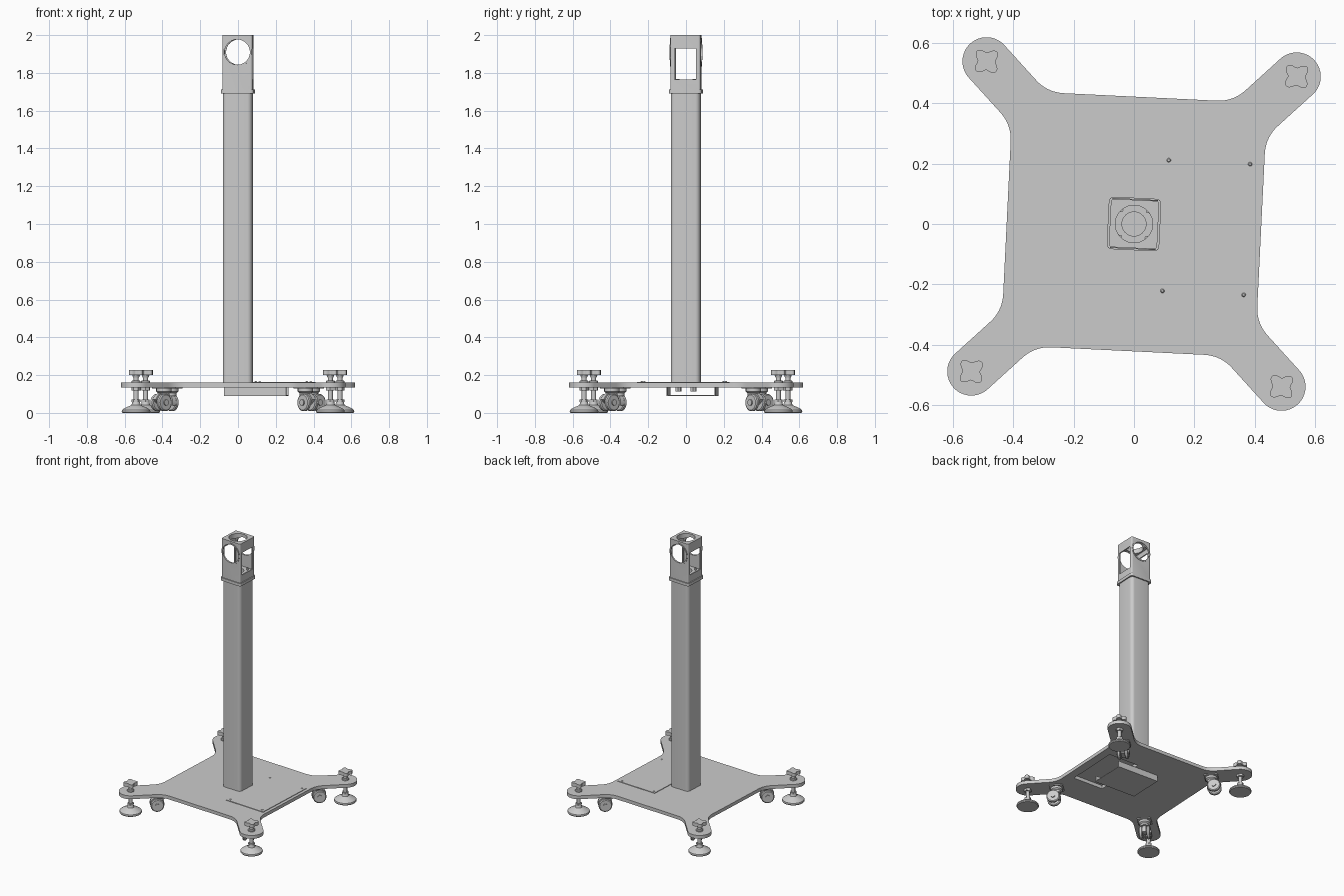
import bpy, bmesh
from math import pi, cos, sin, tan, radians
from mathutils import Matrix, Vector

if "Cube" in bpy.data.objects:
    bpy.data.objects.remove(bpy.data.objects["Cube"])

parts = []

def finish(name, bm, matrix=None):
    bmesh.ops.remove_doubles(bm, verts=bm.verts, dist=1e-5)
    bmesh.ops.recalc_face_normals(bm, faces=bm.faces)
    me = bpy.data.meshes.new(name)
    bm.to_mesh(me)
    bm.free()
    if matrix:
        me.transform(matrix)
    ob = bpy.data.objects.new(name, me)
    bpy.context.collection.objects.link(ob)
    parts.append(ob)
    return ob

def arc(cx, cy, r, a0, a1, n):
    return [(cx + r * cos(radians(a0 + (a1 - a0) * i / n)),
             cy + r * sin(radians(a0 + (a1 - a0) * i / n))) for i in range(n + 1)]

def circle(r, n=32, cx=0, cy=0):
    return arc(cx, cy, r, 0, 360, n)[:-1]

def rect(x0, x1, y0, y1):
    return [(x0, y0), (x1, y0), (x1, y1), (x0, y1)]

def round_square(h, r, n=6):
    k = h - r
    pts = []
    for i, (sx, sy) in enumerate([(1, 1), (-1, 1), (-1, -1), (1, -1)]):
        pts += arc(sx * k, sy * k, r, i * 90, i * 90 + 90, n)
    return pts

def prism(name, pts, z0, z1, matrix=None):
    bm = bmesh.new()
    f = bm.faces.new([bm.verts.new((x, y, z0)) for x, y in pts])
    up = bmesh.ops.extrude_face_region(bm, geom=[f])["geom"]
    bmesh.ops.translate(bm, vec=(0, 0, z1 - z0),
                        verts=[v for v in up if isinstance(v, bmesh.types.BMVert)])
    return finish(name, bm, matrix)

def lathe(name, profile, matrix=None, n=32, closed=False):
    bm = bmesh.new()
    vs = [bm.verts.new((r, 0, z)) for r, z in profile]
    es = [bm.edges.new(p) for p in zip(vs, vs[1:])]
    if closed:
        es.append(bm.edges.new((vs[-1], vs[0])))
    bmesh.ops.spin(bm, geom=vs + es, cent=(0, 0, 0), axis=(0, 0, 1),
                   angle=2 * pi, steps=n, use_duplicate=False)
    return finish(name, bm, matrix)

def cut(ob, *cutters):
    for c in cutters:
        c.hide_render = True
        m = ob.modifiers.new("cut", "BOOLEAN")
        m.operation, m.solver, m.object = "DIFFERENCE", "EXACT", c
    bpy.context.view_layer.update()
    ev = ob.evaluated_get(bpy.context.evaluated_depsgraph_get())
    me = bpy.data.meshes.new_from_object(ev)
    ob.modifiers.clear()
    ob.data = me
    for c in cutters:
        parts.remove(c)
        bpy.data.objects.remove(c)

T = Matrix.Translation
TO_Y = Matrix.Rotation(pi / 2, 4, "X")

# Base plate: square body, four diagonal arms with round ends and filleted roots
E, L, R, F = 0.422, 0.515, 0.08, 0.13
root_y = E - R * 2 ** 0.5
fillet = arc(E + F, root_y - F * tan(pi / 8), F, 180, 135, 8)
corner = fillet + arc(L, L, R, -45, 135, 24) + [(y, x) for x, y in reversed(fillet)]
outline = []
for k in range(4):
    c, s = round(cos(k * pi / 2)), round(sin(k * pi / 2))
    outline += [(x * c - y * s, x * s + y * c) for x, y in corner]
plate = prism("base_plate", outline, 0.135, 0.16)
cut(plate, prism("opening", rect(0.12, 0.36, -0.2, 0.2), 0.1, 0.2))

# Access cover with screws, and cable tray below
prism("access_cover", rect(0.085, 0.4, -0.24, 0.235), 0.16, 0.164)
for x in (0.105, 0.375):
    for y in (-0.217, 0.217):
        lathe("cover_screw", [(0, 0.168), (0.004, 0.168), (0.007, 0.164), (0, 0.164)],
              T((x, y, 0)), 12)
prism("tray_floor", rect(-0.07, 0.26, -0.09, 0.17), 0.09, 0.095)
for y in (-0.09, 0.165):
    prism("tray_wall", rect(-0.07, 0.26, y, y + 0.005), 0.095, 0.135)
for x in (-0.04, 0.04):
    for y in (-0.04, 0.04):
        prism("column_bolt", circle(0.015, 6, x, y), 0.113, 0.135)

# Column and collar
column = prism("column", round_square(0.078, 0.025), 0.16, 1.7)
cut(column, prism("bore", round_square(0.07, 0.018), 0.1, 1.8))
collar = prism("collar", round_square(0.087, 0.016), 1.69, 1.712)
cut(collar, prism("bore", circle(0.04), 1.6, 1.8))

# Head: hollow box, round openings front and back, windows at the sides
head = prism("head", round_square(0.08, 0.01, 4), 1.712, 2.0)
cut(head,
    prism("cavity", rect(-0.072, 0.072, -0.072, 0.072), 1.755, 1.965),
    prism("bore_front", circle(0.067, 48), -0.2, 0.2, T((0, 0, 1.91)) @ TO_Y),
    prism("windows", rect(-0.2, 0.2, -0.058, 0.058), 1.765, 1.93),
    prism("bore_top", circle(0.062, 48), 1.9, 2.1),
    prism("bore_floor", circle(0.04), 1.6, 1.8))
ring = [(0.067, 0), (0.076, 0), (0.076, 0.003), (0.067, 0.003)]
for y in (-0.08, 0.083):
    lathe("opening_ring", ring, T((0, y, 1.91)) @ TO_Y, 48, True)
for sx in (-1, 1):
    for sy in (-1, 1):
        lathe("head_screw", [(0, 2.0), (0.005, 2.0), (0.005, 1.996), (0, 1.996)],
              T((sx * 0.064, sy * 0.064, 0)), 10)
        prism("floor_bolt", circle(0.008, 6, sx * 0.045, sy * 0.045), 1.755, 1.768)

# Levelling feet with lobed knobs, and swivel casters on each arm
knob = [((0.038 - 0.009 * cos(4 * a)) * cos(a), (0.038 - 0.009 * cos(4 * a)) * sin(a))
        for a in (2 * pi * i / 64 for i in range(64))]
foot = [(0, 0), (0.072, 0), (0.076, 0.006), (0.074, 0.016), (0.062, 0.025), (0.032, 0.038),
        (0.024, 0.042), (0.02, 0.058), (0, 0.058)]
for k in range(4):
    M = Matrix.Rotation(k * pi / 2, 4, "Z")
    A = M @ T((L, L, 0))
    lathe("foot_pad", foot, A)
    prism("foot_spindle", circle(0.013, 20), 0.05, 0.205, A)
    prism("foot_nut_lower", circle(0.023, 6), 0.058, 0.07, A)
    prism("foot_nut_upper", circle(0.025, 6), 0.118, 0.135, A)
    lathe("foot_bushing", [(0, 0.172), (0.02, 0.172), (0.024, 0.168), (0.024, 0.16), (0, 0.16)], A)
    lathe("knob_hub", [(0, 0.2), (0.02, 0.2), (0.016, 0.188), (0, 0.188)], A)
    prism("knob", knob, 0.2, 0.226, A)

    C = M @ T((0.375, 0.375, 0)) @ Matrix.Rotation(pi / 4, 4, "Z")
    prism("caster_plate", round_square(0.048, 0.01), 0.128, 0.135, C)
    lathe("caster_swivel", [(0, 0.128), (0.04, 0.128), (0.04, 0.112), (0.03, 0.104),
                            (0.03, 0.09), (0, 0.09)], C)
    W = C @ T((0.02, 0, 0.055)) @ TO_Y
    for s in (-1, 1):
        lathe("caster_wheel", [(0, -0.012), (0.04, -0.012), (0.046, -0.007), (0.046, 0.007),
                               (0.04, 0.012), (0, 0.012)], W @ T((0, 0, s * 0.026)))
        prism("caster_cap", circle(0.016, 20), -0.004, 0.004, W @ T((0, 0, s * 0.041)))
    # hood follows the wheels between and above them
    prism("caster_fork", arc(0, 0, 0.05, 20, 200, 20) + [(-0.012, -0.012), (0.012, -0.012)],
          -0.013, 0.013, W)

# Slight twist of the whole stand, then smooth shading with sharp edges
twist = Matrix.Rotation(radians(-2.8), 4, "Z")
for ob in parts:
    ob.data.transform(twist)
    ob.data.shade_smooth()
    ob.data.set_sharp_from_angle(angle=radians(30))
